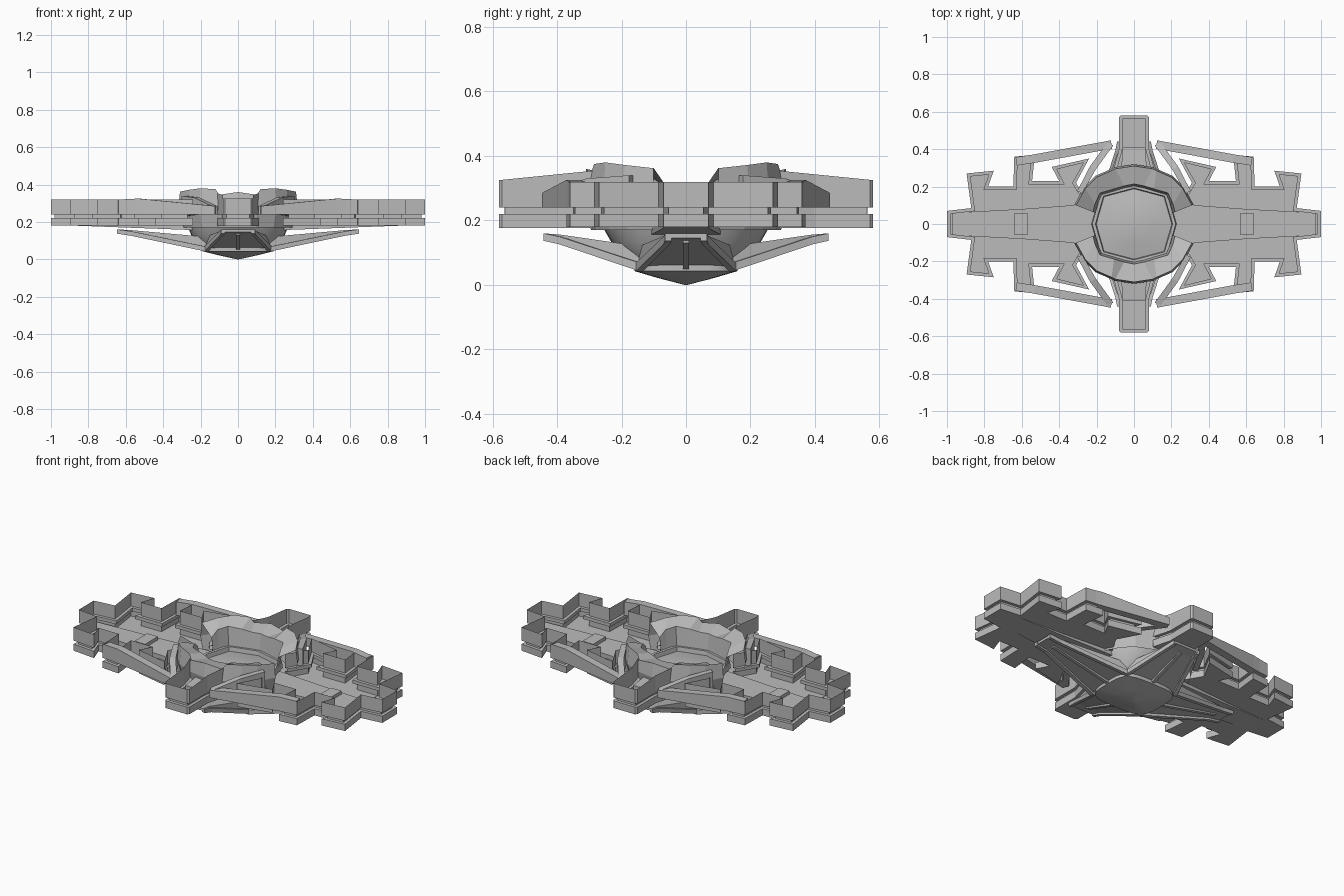
import bpy, bmesh, math
from mathutils import Vector

cube = bpy.data.objects.get("Cube")
if cube:
    bpy.data.objects.remove(cube, do_unlink=True)

grey = bpy.data.materials.new("hull_grey")
grey.use_nodes = True
grey.diffuse_color = (0.5, 0.5, 0.5, 1)
grey.node_tree.nodes["Principled BSDF"].inputs["Base Color"].default_value = (0.5, 0.5, 0.5, 1)


def finish(name, bm, axes="", smooth=False):
    bmesh.ops.recalc_face_normals(bm, faces=bm.faces[:])
    mesh = bpy.data.meshes.new(name)
    bm.to_mesh(mesh)
    bm.free()
    mesh.materials.append(grey)
    ob = bpy.data.objects.new(name, mesh)
    bpy.context.scene.collection.objects.link(ob)
    if axes:
        mod = ob.modifiers.new("Mirror", "MIRROR")
        mod.use_axis = ("x" in axes, "y" in axes, False)
        mod.merge_threshold = 0.0005
    if smooth:
        bpy.context.view_layer.objects.active = ob
        ob.select_set(True)
        bpy.ops.object.shade_smooth_by_angle(angle=math.radians(25))
        ob.select_set(False)
    return ob


def inset(points, d):
    """Offset a closed outline inward with mitred corners."""
    pts = [Vector(p) for p in points]
    area = sum(a.x * b.y - b.x * a.y for a, b in zip(pts, pts[1:] + pts[:1]))
    side = 1 if area > 0 else -1
    out = []
    for i, p in enumerate(pts):
        e1 = (p - pts[i - 1]).normalized()
        e2 = (pts[(i + 1) % len(pts)] - p).normalized()
        n1, n2 = Vector((-e1.y, e1.x)) * side, Vector((-e2.y, e2.x)) * side
        out.append(p + (n1 + n2) * d / max(1 + n1.dot(n2), 0.4))
    return out


def skin(bm, rows, closed=False):
    """Bridge rows of points with quads."""
    vs = [[bm.verts.new(p) for p in r] for r in rows]
    for a, b in zip(vs, vs[1:]):
        for i in range(len(a) if closed else len(a) - 1):
            j = (i + 1) % len(a)
            bm.faces.new((a[i], a[j], b[j], b[i]))
    return vs


def trough(name, outline, top, bottom, axes):
    """Open-topped hull in two tiers with a recessed groove; inner end open."""
    small = inset(outline, 0.018)
    row = lambda pts, z: [(p[0], p[1], z(p[1]) if callable(z) else z) for p in pts]
    bm = bmesh.new()
    vs = skin(bm, [row(outline, top), row(outline, 0.24), row(small, 0.24),
                   row(small, 0.22), row(outline, 0.22), row(outline, bottom)])
    bm.faces.new(vs[-1])
    return finish(name, bm, axes)


def beam(name, stations, axes="xy"):
    """Bar through stations of (x, y, low z, high z, width)."""
    bm = bmesh.new()
    rows = []
    for i, (x, y, z0, z1, w) in enumerate(stations):
        a, b = stations[max(i - 1, 0)], stations[min(i + 1, len(stations) - 1)]
        d = Vector((b[0] - a[0], b[1] - a[1])).normalized()
        nx, ny = -d.y * w / 2, d.x * w / 2
        rows.append([(x + nx, y + ny, z0), (x - nx, y - ny, z0),
                     (x - nx, y - ny, z1), (x + nx, y + ny, z1)])
    vs = skin(bm, rows, True)
    bm.faces.new(vs[0])
    bm.faces.new(vs[-1])
    return finish(name, bm, axes)


# Side wings with hooked, notched outline
half = [(.24, .1), (.31, .22), (.24, .35), (.44, .305), (.4, .23), (.545, .23),
        (.53, .37), (.64, .36), (.645, .2), (.78, .2), (.75, .285), (.895, .27),
        (.87, .085), (1, .07)]
trough("side_wing", half + [(x, -y) for x, y in reversed(half)], 0.32, 0.18, "x")

# Front and rear arms, sloping down to the tips
half = [(.11, .29), (.08, .4), (.08, .57), (.07, .58)]
trough("end_arm", half + [(-x, y) for x, y in reversed(half)],
       lambda y: 0.325 + (0.58 - y) * 0.1, 0.177, "y")
beam("end_arm_deck", [(0, .27, .2, .26, .14), (0, .41, .2, .25, .12)], "y")

# Long spine under each wing, with a raised block
beam("wing_spine", [(.2, 0, .155, .205, .22), (.6, 0, .17, .205, .16),
                    (.97, 0, .184, .205, .12)], "x")
beam("spine_block", [(.57, 0, .2, .225, .12), (.64, 0, .2, .225, .12)], "x")

# Outrigger frame: long bar and diagonal brace
beam("outrigger_bar", [(.63, .335, .24, .32, .045), (.53, .35, .24, .325, .045),
                       (.12, .425, .24, .285, .045)])
beam("outrigger_brace", [(.125, .43, .24, .285, .035), (.22, .3, .24, .33, .035),
                         (.29, .17, .23, .34, .03)])

# Raised ring around the middle: steep inner wall, gently sloped roof
crest = [(.31, .1, .362), (.26, .19, .372), (.2, .25, .38), (.12, .285, .375),
         (.1, .295, .345), (0, .31, .36)]
inner = [(.205, .06, .31), (.195, .1, .345), (.17, .155, .35), (.1, .175, .345),
         (.05, .19, .335), (0, .2, .335)]
bm = bmesh.new()
skin(bm, [[(x, y, .21) for x, y, z in inner],
          [(x * 1.07, y * 1.07, z) for x, y, z in inner], crest,
          [(x * 1.03, y * 1.03, .28) for x, y, z in crest],
          [(x * .95, y * .95, .17) for x, y, z in crest]])
finish("central_ring", bm, "xy")

# Central deck: shallow dome with an eight-sided rim
right_side = [(.17, -.155), (.215, 0), (.17, .155), (0, .2)]
oct_ring = right_side + [(-x, -y) for x, y in right_side]
ringed = lambda s, z: [(x * s, y * s, z) for x, y in oct_ring]
bm = bmesh.new()
vs = skin(bm, [ringed(1.06, .2), ringed(1.04, .24), ringed(.96, .24), ringed(.94, .215),
               ringed(.5, .232), ringed(.2, .238)], True)
bm.faces.new(vs[-1])
finish("central_deck", bm, smooth=True)

# Pointed keel with a squarish rim, and the drum above it
def rounded(rx, ry, z, power):
    ring = []
    for i in range(32):
        c, s = math.cos(math.tau * i / 32), math.sin(math.tau * i / 32)
        ring.append((math.copysign(rx * abs(c) ** power, c),
                     math.copysign(ry * abs(s) ** power, s), z))
    return ring

bm = bmesh.new()
vs = skin(bm, [rounded(.004, .004, 0, 1), rounded(.1, .085, .021, .7),
               rounded(.19, .16, .043, .5), rounded(.19, .16, .068, .5),
               rounded(.25, .23, .13, .8), rounded(.28, .27, .2, 1)], True)
bm.faces.new(vs[0])
finish("keel_bowl", bm, smooth=True)

# Cross-shaped keel arms tapering up to squared tips, edged with ribs
beam("keel_side_arm", [(.17, 0, .058, .12, .29), (.57, 0, .138, .156, .12),
                       (.64, 0, .145, .16, .11)], "x")
beam("keel_end_arm", [(0, .14, .058, .12, .34), (0, .39, .138, .156, .17),
                      (0, .44, .146, .16, .16)], "y")
beam("keel_side_edge", [(.17, .145, .042, .068, .022), (.57, .06, .126, .15, .02),
                        (.645, .055, .137, .16, .02)])
beam("keel_end_edge", [(.17, .14, .042, .068, .022), (.09, .39, .126, .15, .02),
                       (.08, .44, .137, .16, .02)])
beam("keel_side_rib", [(.17, 0, .045, .07, .02), (.57, 0, .13, .15, .02)], "x")
beam("keel_end_rib", [(0, .14, .045, .07, .02), (0, .39, .13, .15, .02)], "y")
